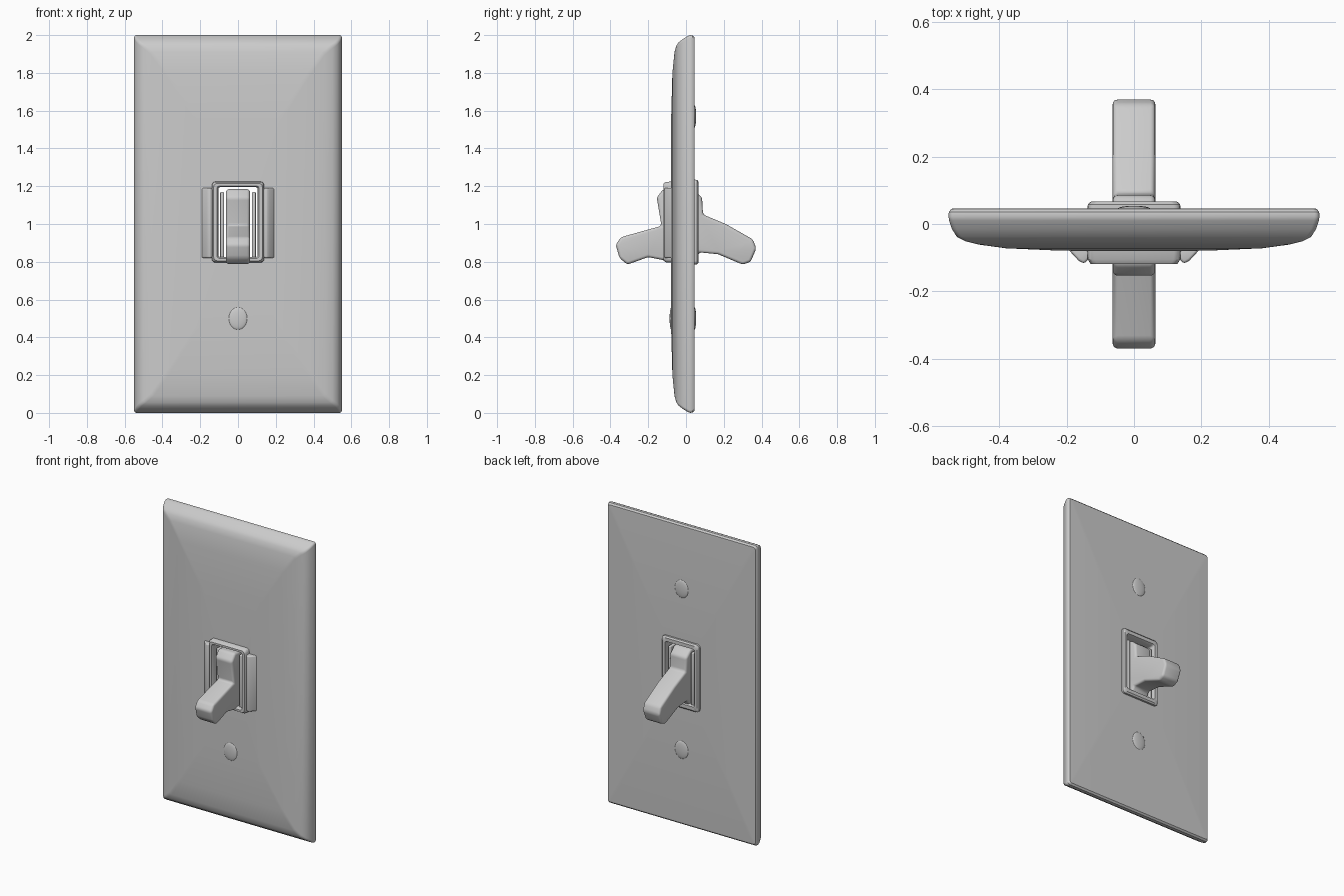
import bpy, bmesh, math

if "Cube" in bpy.data.objects:
    bpy.data.objects.remove(bpy.data.objects["Cube"])


def finish(bm, name, bevel=0.0, segs=3, angle=35):
    bmesh.ops.recalc_face_normals(bm, faces=bm.faces)
    me = bpy.data.meshes.new(name)
    bm.to_mesh(me)
    bm.free()
    ob = bpy.data.objects.new(name, me)
    bpy.context.collection.objects.link(ob)
    bpy.ops.object.select_all(action='DESELECT')
    ob.select_set(True)
    bpy.context.view_layer.objects.active = ob
    if bevel:
        m = ob.modifiers.new("Bevel", 'BEVEL')
        m.width, m.segments, m.limit_method = bevel, segs, 'ANGLE'
        m.angle_limit = math.radians(25)
        bpy.ops.object.modifier_apply(modifier=m.name)
    bpy.ops.object.shade_smooth_by_angle(angle=math.radians(angle))
    return ob


def rounded_rect(hw, hh, r, n=5):
    pts = []
    for i, (sx, sz) in enumerate([(1, 1), (-1, 1), (-1, -1), (1, -1)]):
        for k in range(n):
            a = math.pi / 2 * (i + k / (n - 1))
            pts.append((sx * (hw - r) + r * math.cos(a),
                        sz * (hh - r) + r * math.sin(a)))
    return pts


def ring_loft(name, rings, zc, angle=35):
    """Closed loft through rounded rectangles (half width, half height, radius, y)."""
    bm = bmesh.new()
    loops = [[bm.verts.new((x, y, zc + z)) for x, z in rounded_rect(hw, hh, r)]
             for hw, hh, r, y in rings]
    for i, a in enumerate(loops):
        b = loops[(i + 1) % len(loops)]
        for j in range(len(a)):
            k = (j + 1) % len(a)
            bm.faces.new((a[j], a[k], b[k], b[j]))
    return finish(bm, name, angle=angle)


def loft_pair(name, a, b, bevel, segs=3):
    """Solid between two matching outlines of 3D points."""
    bm = bmesh.new()
    va, vb = [bm.verts.new(p) for p in a], [bm.verts.new(p) for p in b]
    bm.faces.new(va)
    bm.faces.new(vb[::-1])
    for i in range(len(va)):
        j = (i + 1) % len(va)
        bm.faces.new((va[i], vb[i], vb[j], va[j]))
    return finish(bm, name, bevel, segs)


# Wall plate: domed front, soft sloping rim, flat back, switch slot in the middle
ring_loft("wall_plate", [
    (0.11, 0.20, 0.01, -0.080), (0.22, 0.55, 0.015, -0.079),
    (0.38, 0.80, 0.015, -0.072), (0.46, 0.91, 0.015, -0.061),
    (0.50, 0.945, 0.015, -0.051), (0.525, 0.963, 0.015, -0.038),
    (0.54, 0.98, 0.015, -0.015), (0.548, 0.995, 0.015, 0.010),
    (0.55, 1.00, 0.015, 0.022), (0.549, 0.998, 0.015, 0.035),
    (0.542, 0.988, 0.015, 0.045), (0.53, 0.975, 0.015, 0.046),
    (0.11, 0.20, 0.01, 0.046)], 1.0)

# Raised frame lining the slot, proud on both faces
ring_loft("slot_frame", [
    (0.140, 0.215, 0.02, -0.06), (0.137, 0.213, 0.02, -0.105),
    (0.129, 0.205, 0.02, -0.118), (0.112, 0.192, 0.015, -0.118),
    (0.104, 0.185, 0.012, -0.105), (0.104, 0.185, 0.012, 0.05),
    (0.110, 0.192, 0.015, 0.066), (0.128, 0.215, 0.02, 0.066),
    (0.137, 0.224, 0.02, 0.058), (0.138, 0.225, 0.02, 0.03)], 1.01)

for side, s in (("left", -1), ("right", 1)):
    # Flared ridge beside the frame
    prof = [(0.13, -0.065), (0.20, -0.07), (0.165, -0.108), (0.148, -0.118), (0.13, -0.10)]
    loft_pair(side + "_ridge",
              [(s * x, y, 0.82) for x, y in prof],
              [(s * x, y, 1.19) for x, y in prof], 0.008)
    # Inner guide bar alongside the lever
    bar = [(0.074, -0.095), (0.094, -0.095), (0.094, 0.055), (0.074, 0.055)]
    loft_pair(side + "_guide_bar",
              [(s * x, y, 0.82) for x, y in bar],
              [(s * x, y, 1.17) for x, y in bar], 0.006)

# Toggle lever: one body with a handle to the front and one to the back
lever = [(-0.12, 1.185), (-0.155, 1.14), (-0.13, 0.99), (-0.345, 0.93), (-0.372, 0.89),
         (-0.352, 0.82), (-0.31, 0.785), (-0.20, 0.825), (-0.10, 0.805), (0.05, 0.81),
         (0.07, 0.85), (0.17, 0.84), (0.30, 0.785), (0.342, 0.80), (0.372, 0.87),
         (0.355, 0.918), (0.21, 1.0), (0.09, 1.05), (0.085, 1.14), (0.04, 1.18)]
loft_pair("toggle_lever", [(-0.063, y, z) for y, z in lever],
          [(0.063, y, z) for y, z in lever], 0.015, 4)

# Faint screw bumps above and below the switch
for name, y, z in (("upper_back_bump", 0.044, 1.57), ("lower_back_bump", 0.044, 0.50),
                   ("lower_front_bump", -0.077, 0.50)):
    bm = bmesh.new()
    bmesh.ops.create_uvsphere(bm, u_segments=24, v_segments=12, radius=1)
    bmesh.ops.scale(bm, vec=(0.05, 0.010, 0.06), verts=bm.verts)
    bmesh.ops.translate(bm, vec=(0, y, z), verts=bm.verts)
    finish(bm, name, angle=60)
